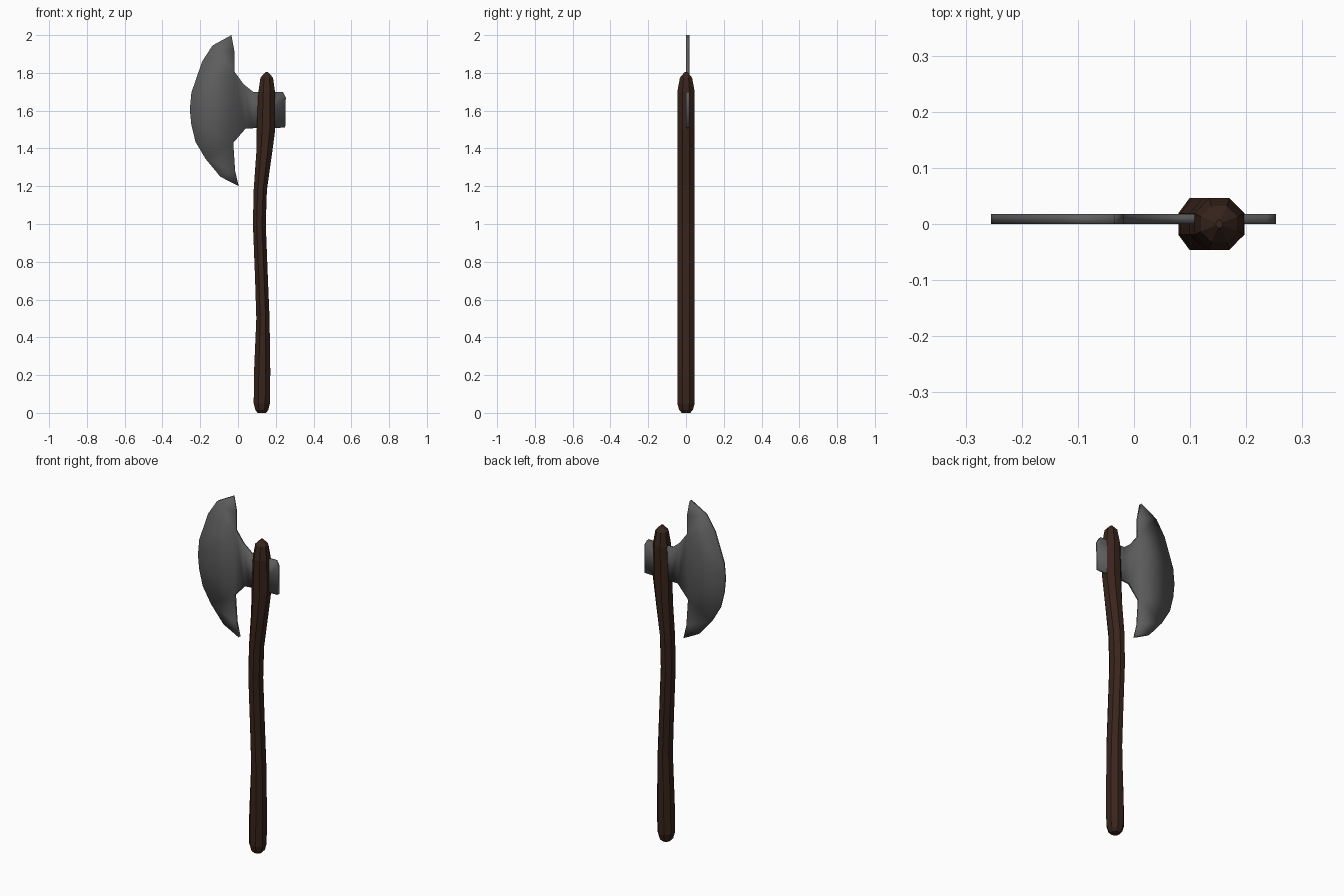
import bpy, bmesh
from math import cos, sin, pi

if "Cube" in bpy.data.objects:
    bpy.data.objects.remove(bpy.data.objects["Cube"])

def make_object(name, bm, color, smooth):
    bmesh.ops.recalc_face_normals(bm, faces=bm.faces[:])
    for f in bm.faces:
        f.smooth = smooth
    me = bpy.data.meshes.new(name)
    bm.to_mesh(me)
    bm.free()
    ob = bpy.data.objects.new(name, me)
    bpy.context.collection.objects.link(ob)
    mat = bpy.data.materials.new(name + "_material")
    mat.diffuse_color = (*color, 1)
    mat.use_nodes = True
    mat.node_tree.nodes["Principled BSDF"].inputs["Base Color"].default_value = mat.diffuse_color
    me.materials.append(mat)
    return ob

# Handle: faceted rings (z, centre x, half width x, half width y) along a gentle curve
SIDES = 8
rings = [(0.0, 0.126, 0.022, 0.022), (0.015, 0.126, 0.034, 0.036),
         (0.05, 0.126, 0.043, 0.046), (0.22, 0.128, 0.043, 0.046),
         (0.50, 0.132, 0.035, 0.046), (0.72, 0.124, 0.034, 0.046),
         (1.00, 0.113, 0.034, 0.046), (1.18, 0.118, 0.035, 0.046),
         (1.38, 0.139, 0.042, 0.046), (1.50, 0.148, 0.049, 0.046),
         (1.70, 0.152, 0.044, 0.046), (1.775, 0.152, 0.033, 0.032),
         (1.805, 0.152, 0.006, 0.007)]
bm = bmesh.new()
loops = []
for z, cx, rx, ry in rings:
    k = 1 / cos(pi / SIDES)          # flats reach the stated half widths
    angles = [2 * pi * (i + 0.5) / SIDES for i in range(SIDES)]
    loops.append([bm.verts.new((cx + k * rx * cos(a), k * ry * sin(a), z)) for a in angles])
for a, b in zip(loops, loops[1:]):
    for i in range(SIDES):
        j = (i + 1) % SIDES
        bm.faces.new((a[i], a[j], b[j], b[i]))
bm.faces.new(loops[0])
bm.faces.new(loops[-1])
make_object("handle", bm, (0.04, 0.018, 0.012), False)

# Axe head: outline plate split into strips, then given thickness
outline = [(-0.035, 2.0), (-0.135, 1.945), (-0.19, 1.86), (-0.247, 1.695),
           (-0.255, 1.605), (-0.247, 1.525), (-0.225, 1.435), (-0.172, 1.345),
           (-0.093, 1.25), (0.004, 1.2),                          # 0-9 cutting edge
           (-0.015, 1.28), (-0.025, 1.43), (0.04, 1.505), (0.08, 1.507),
           (0.25, 1.51), (0.253, 1.67), (0.237, 1.70), (0.08, 1.70),
           (0.03, 1.74), (-0.018, 1.805), (-0.018, 1.91)]         # 10-20 neck and poll
strips = [(0, 1, 20), (1, 2, 19, 20), (2, 3, 19), (3, 4, 19), (4, 5, 11, 19),
          (5, 6, 11), (6, 7, 11), (7, 8, 10, 11), (8, 9, 10),
          (19, 11, 12, 18), (18, 12, 13, 17), (17, 13, 14, 15, 16)]
bm = bmesh.new()
vs = [bm.verts.new((x, 0, z)) for x, z in outline]
faces = [bm.faces.new([vs[i] for i in s]) for s in strips]
ext = bmesh.ops.extrude_face_region(bm, geom=faces, use_keep_orig=True)
moved = [g for g in ext["geom"] if isinstance(g, bmesh.types.BMVert)]
bmesh.ops.translate(bm, verts=moved, vec=(0, 0.018, 0))
make_object("axe_head", bm, (0.11, 0.11, 0.11), True)
